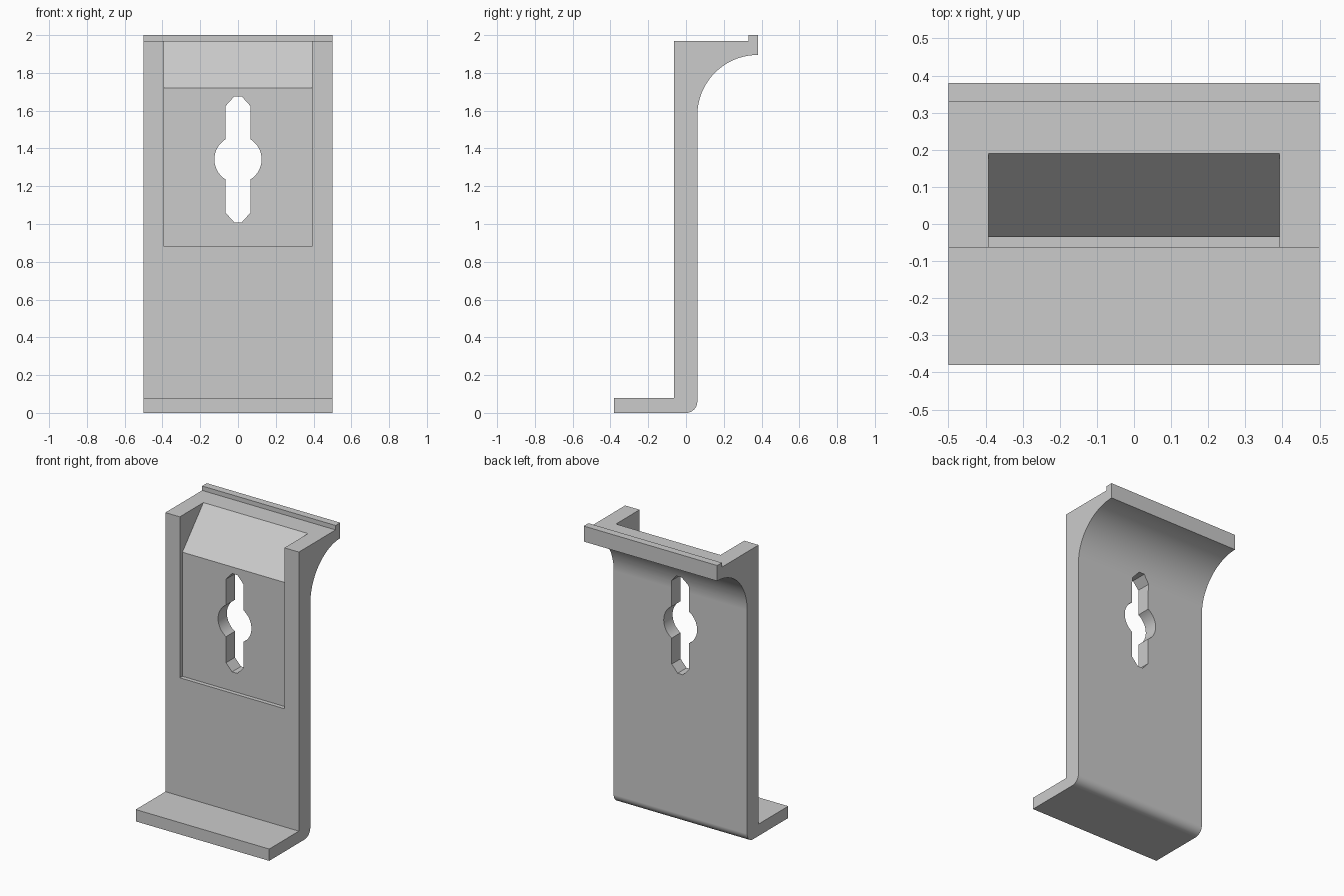
import bpy, bmesh
from math import sin, cos, pi, acos
from mathutils import Vector

cube = bpy.data.objects.get("Cube")
if cube:
    bpy.data.objects.remove(cube)

grey = bpy.data.materials.new("light grey")
grey.use_nodes = True
COLOUR = (0.6, 0.6, 0.6, 1)
grey.diffuse_color = COLOUR
grey.node_tree.nodes["Principled BSDF"].inputs["Base Color"].default_value = COLOUR


def arc(cx, cy, r, start, end, steps):
    """Points along a circular arc, angles in radians."""
    angles = [start + (end - start) * i / steps for i in range(steps + 1)]
    return [(cx + r * cos(a), cy + r * sin(a)) for a in angles]


def prism(name, outline, axis, half):
    """Extrude a closed outline symmetrically along x (outline in y, z) or y (outline in x, z)."""
    def place(p, d):
        return (d, p[0], p[1]) if axis == "x" else (p[0], d, p[1])
    bm = bmesh.new()
    face = bm.faces.new([bm.verts.new(place(p, -half)) for p in outline])
    new = bmesh.ops.extrude_face_region(bm, geom=[face])["geom"]
    shift = Vector(place((0, 0), 2 * half))
    bmesh.ops.translate(bm, vec=shift, verts=[v for v in new if isinstance(v, bmesh.types.BMVert)])
    bmesh.ops.recalc_face_normals(bm, faces=bm.faces)
    mesh = bpy.data.meshes.new(name)
    bm.to_mesh(mesh)
    bm.free()
    mesh.materials.append(grey)
    obj = bpy.data.objects.new(name, mesh)
    bpy.context.collection.objects.link(obj)
    return obj


# Bracket body: foot, upright wall, curved overhang and raised rear lip
side = [(-0.38, 0)]
side += arc(0, 0.06, 0.06, -pi / 2, 0, 10)
side += arc(0.38, 1.575, 0.32, pi, pi / 2, 28)
side += [(0.38, 2), (0.33, 2), (0.33, 1.97), (-0.063, 1.97), (-0.063, 0.08), (-0.38, 0.08)]
bracket = prism("hanging_bracket", side, "x", 0.5)

# Shallow front pocket with a sloped top
pocket = prism("pocket_cutter", [(-0.2, 0.88), (-0.035, 0.88), (-0.035, 1.72),
                                 (0.19, 1.97), (0.19, 2.1), (-0.2, 2.1)], "x", 0.392)

# Double-ended keyhole: round centre with chamfered slots above and below
MID, R, W = 1.342, 0.125, 0.065
a = acos(W / R)
right = [(0.02, MID - 0.333), (W, MID - 0.283)]
right += arc(0, MID, R, -a, a, 20)
right += [(W, MID + 0.283), (0.02, MID + 0.333)]
keyhole = prism("keyhole_cutter", right + [(-x, z) for x, z in reversed(right)], "y", 0.5)

bpy.ops.object.select_all(action="DESELECT")
bracket.select_set(True)
bpy.context.view_layer.objects.active = bracket
for cutter in (pocket, keyhole):
    cutter.hide_render = True
    mod = bracket.modifiers.new("cut", "BOOLEAN")
    mod.operation = "DIFFERENCE"
    mod.solver = "EXACT"
    mod.object = cutter
    bpy.ops.object.modifier_apply(modifier=mod.name)
    bpy.data.objects.remove(cutter)

# Smooth curves with crisp edges and flat walls
bpy.ops.object.shade_smooth_by_angle(angle=pi / 7)
weighted = bracket.modifiers.new("flat_walls", "WEIGHTED_NORMAL")
weighted.keep_sharp = True
